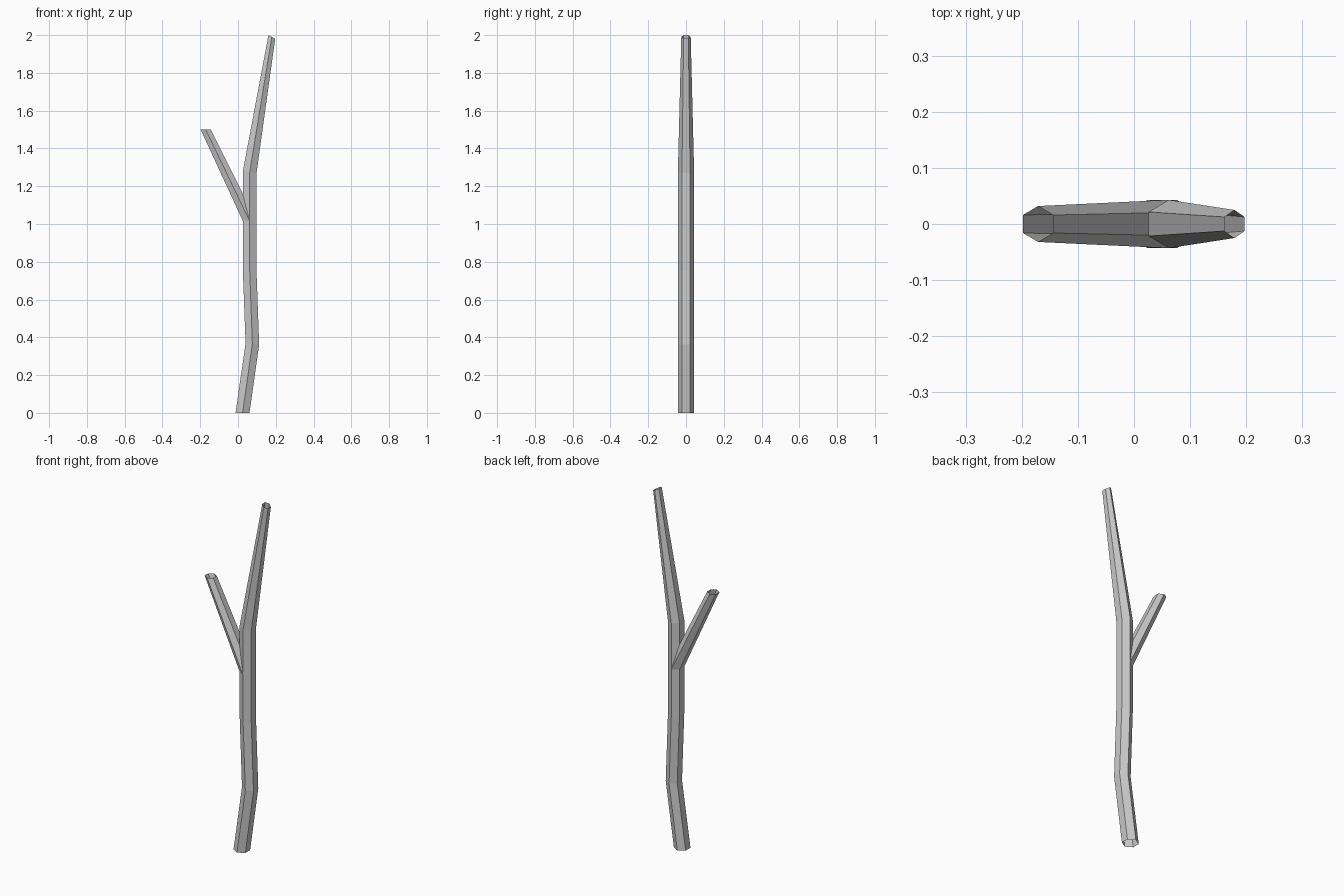
import bpy, bmesh, math

if "Cube" in bpy.data.objects:
    bpy.data.objects.remove(bpy.data.objects["Cube"])


def hex_tube(name, rings):
    """Loft an open six-sided tube; ring = (x, z, half width x, half depth y, z tilt)."""
    bm = bmesh.new()
    loops = []
    for x, z, hw, hd, tilt in rings:
        loop = []
        for i in range(6):
            a = math.radians(30 + 60 * i)
            u = math.cos(a) / math.cos(math.radians(30))
            loop.append(bm.verts.new((x + hw * u, hd * math.sin(a), z - tilt * u)))
        loops.append(loop)
    for low, high in zip(loops, loops[1:]):
        for i in range(6):
            j = (i + 1) % 6
            bm.faces.new((low[i], low[j], high[j], high[i]))
    mesh = bpy.data.meshes.new(name)
    bm.to_mesh(mesh)
    bm.free()
    obj = bpy.data.objects.new(name, mesh)
    bpy.context.collection.objects.link(obj)
    return obj


# Main stem, bent twice and tapering to a tilted open tip
hex_tube("stem", [
    (0.024, 0.00, 0.037, 0.043, 0.0),
    (0.076, 0.365, 0.036, 0.043, 0.003),
    (0.062, 0.75, 0.036, 0.043, 0.0),
    (0.062, 1.275, 0.036, 0.043, 0.006),
    (0.179, 1.991, 0.018, 0.025, 0.009),
])

# Side branch, growing from inside the stem to a level open end
hex_tube("side_branch", [
    (0.062, 1.015, 0.036, 0.043, 0.0),
    (-0.171, 1.50, 0.027, 0.032, 0.0),
])
